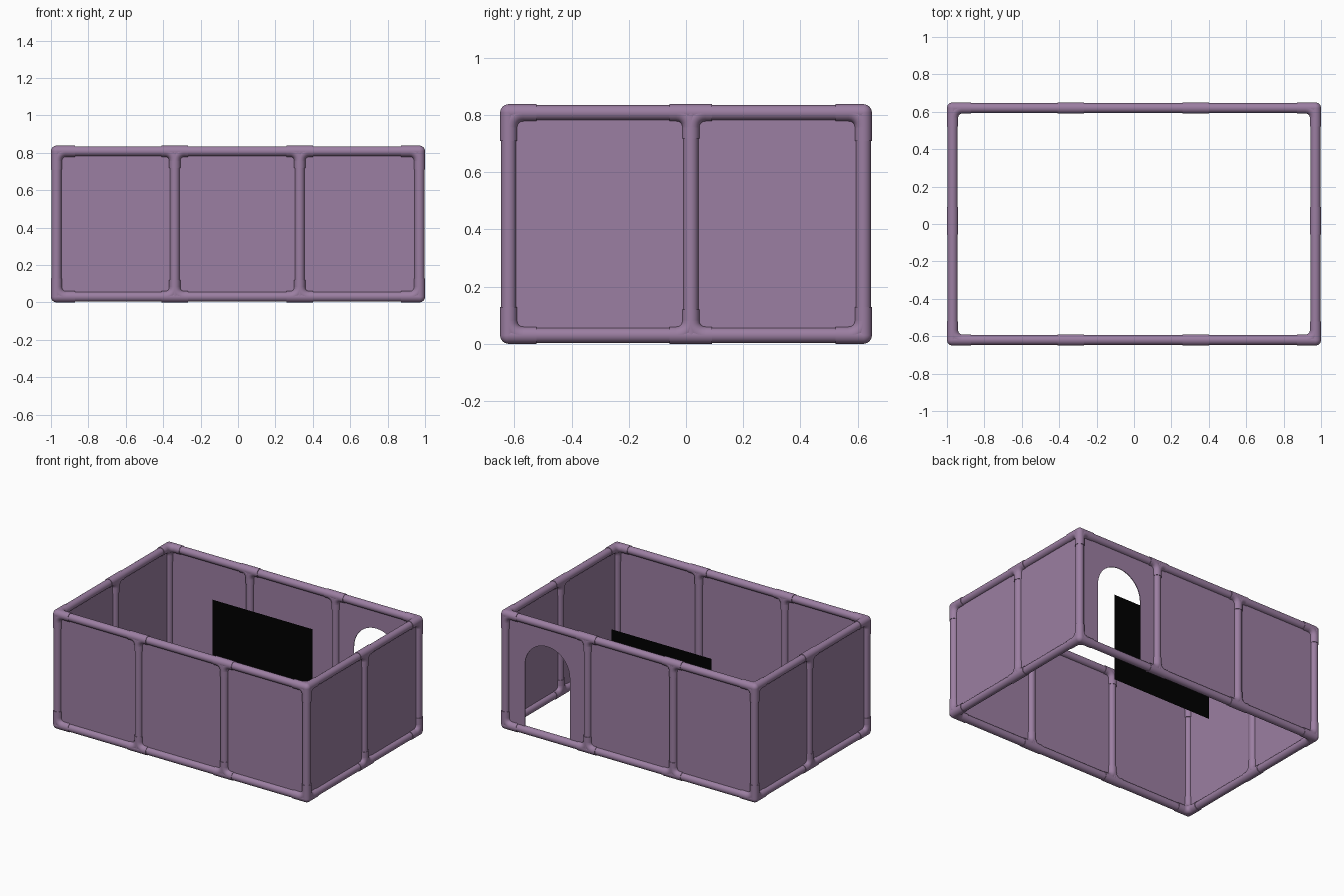
import bpy, bmesh, math
from mathutils import Vector as V, Matrix

if "Cube" in bpy.data.objects:
    bpy.data.objects.remove(bpy.data.objects["Cube"])

X, Y, ZB, ZT = 0.97, 0.62, 0.03, 0.808   # pipe centre lines
R_PIPE, R_FIT = 0.0265, 0.03
POSTS_X, POST_Y = (-0.338, 0.33), 0.017


def material(name, rgb):
    m = bpy.data.materials.new(name)
    m.diffuse_color = (*rgb, 1)
    m.use_nodes = True
    m.node_tree.nodes["Principled BSDF"].inputs["Base Color"].default_value = m.diffuse_color
    return m


MAUVE = material("mauve_plastic", (0.33, 0.21, 0.36))
BLACK = material("black_sheet", (0, 0, 0))


def finish(name, bm, mat=MAUVE, smooth=True):
    me = bpy.data.meshes.new(name)
    bmesh.ops.recalc_face_normals(bm, faces=bm.faces)
    bm.to_mesh(me)
    bm.free()
    me.materials.append(mat)
    ob = bpy.data.objects.new(name, me)
    bpy.context.collection.objects.link(ob)
    if smooth:
        bpy.ops.object.select_all(action='DESELECT')
        ob.select_set(True)
        bpy.context.view_layer.objects.active = ob
        bpy.ops.object.shade_smooth_by_angle(angle=math.radians(40))
    return ob


def tube(bm, pts, r, normal=None, n=24):
    """Capped round tube swept along a planar path."""
    pts = [V(p) for p in pts]
    rings = []
    for i, p in enumerate(pts):
        t = (pts[min(i + 1, len(pts) - 1)] - pts[max(i - 1, 0)]).normalized()
        u = normal or t.orthogonal().normalized()
        w = t.cross(u)
        rings.append([bm.verts.new(p + r * (math.cos(a) * u + math.sin(a) * w))
                      for a in (math.tau * k / n for k in range(n))])
    for a, b in zip(rings, rings[1:]):
        for k in range(n):
            bm.faces.new((a[k], a[(k + 1) % n], b[(k + 1) % n], b[k]))
    bm.faces.new(rings[0])
    bm.faces.new(rings[-1])


def fitting(name, c, sockets, fillets, ball):
    """Pipe connector: straight sockets plus quarter bends filling the inner corners."""
    bm = bmesh.new()
    c, R = V(c), 0.05
    for a, b in sockets:
        tube(bm, (c + V(a), c + V(b)), R_FIT)
    for d1, d2 in fillets:
        d1, d2 = V(d1), V(d2)
        arc = [c + R * (d1 * (1 - math.sin(t)) + d2 * (1 - math.cos(t)))
               for t in (math.pi / 2 * k / 6 for k in range(7))]
        tube(bm, arc, R_FIT, d1.cross(d2))
    if ball:
        bmesh.ops.create_uvsphere(bm, u_segments=24, v_segments=12, radius=R_FIT,
                                  matrix=Matrix.Translation(c))
    finish(name, bm)


def pipe(name, a, b):
    bm = bmesh.new()
    tube(bm, (a, b), R_PIPE)
    finish(name, bm)


# Horizontal rails with corner and tee connectors
for z, s, level in ((ZB, 1, "bottom"), (ZT, -1, "top")):
    up = V((0, 0, s))
    for sy, side in ((-1, "front"), (1, "back")):
        pipe(f"{side}_{level}_rail", (-X, sy * Y, z), (X, sy * Y, z))
        for x in POSTS_X:
            fitting(f"{side}_{level}_tee", (x, sy * Y, z),
                    [((-.072, 0, 0), (.072, 0, 0)), ((0, 0, 0), up * .09)],
                    [(up, (1, 0, 0)), (up, (-1, 0, 0))], False)
        for sx in (-1, 1):
            dx, dy = V((-sx, 0, 0)), V((0, -sy, 0))
            fitting(f"{side}_{level}_corner", (sx * X, sy * Y, z),
                    [((0, 0, 0), d * .098) for d in (dx, dy, up)],
                    [(dx, dy), (dx, up), (dy, up)], True)
    for sx, side in ((-1, "left"), (1, "right")):
        pipe(f"{side}_{level}_rail", (sx * X, -Y, z), (sx * X, Y, z))
        fitting(f"{side}_{level}_tee", (sx * X, POST_Y, z),
                [((0, -.074, 0), (0, .074, 0)), ((0, 0, 0), up * .09)],
                [(up, (0, 1, 0)), (up, (0, -1, 0))], False)

# Vertical posts
for s in (-1, 1):
    for x in (-X, *POSTS_X, X):
        pipe("long_side_post", (x, s * Y, ZB), (x, s * Y, ZT))
    pipe("end_post", (s * X, POST_Y, ZB), (s * X, POST_Y, ZT))


def sheet(name, outline, thick):
    """Thin flat panel extruded from an outline, centred on its plane."""
    thick = V(thick)
    bm = bmesh.new()
    f = bm.faces.new([bm.verts.new(V(p) - thick / 2) for p in outline])
    g = bmesh.ops.extrude_face_region(bm, geom=[f])
    bmesh.ops.translate(bm, vec=thick,
                        verts=[v for v in g["geom"] if isinstance(v, bmesh.types.BMVert)])
    finish(name, bm, smooth=False)


# Wall panels
T = 0.005
sheet("front_panel", [(-X, -Y, ZB), (X, -Y, ZB), (X, -Y, ZT), (-X, -Y, ZT)], (0, T, 0))
for s, side in ((-1, "left"), (1, "right")):
    sheet(f"{side}_panel", [(s * X, -Y, ZB), (s * X, Y, ZB), (s * X, Y, ZT), (s * X, -Y, ZT)],
          (T, 0, 0))

# Back panel with arched doorway
DX, DR, SPRING = 0.645, 0.175, 0.487
arch = [(DX - DR * math.cos(a), Y, SPRING + DR * math.sin(a))
        for a in (math.pi * k / 24 for k in range(25))]
sheet("back_panel", [(-X, Y, ZB), (DX - DR, Y, ZB), *arch, (DX + DR, Y, ZB),
                     (X, Y, ZB), (X, Y, ZT), (-X, Y, ZT)], (0, T, 0))

# Free-standing black sheet inside
bm = bmesh.new()
bm.faces.new([bm.verts.new(p) for p in ((-.39, .273, .10), (.39, .273, .10),
                                        (.39, .273, .72), (-.39, .273, .72))])
finish("inner_black_sheet", bm, BLACK, False)
